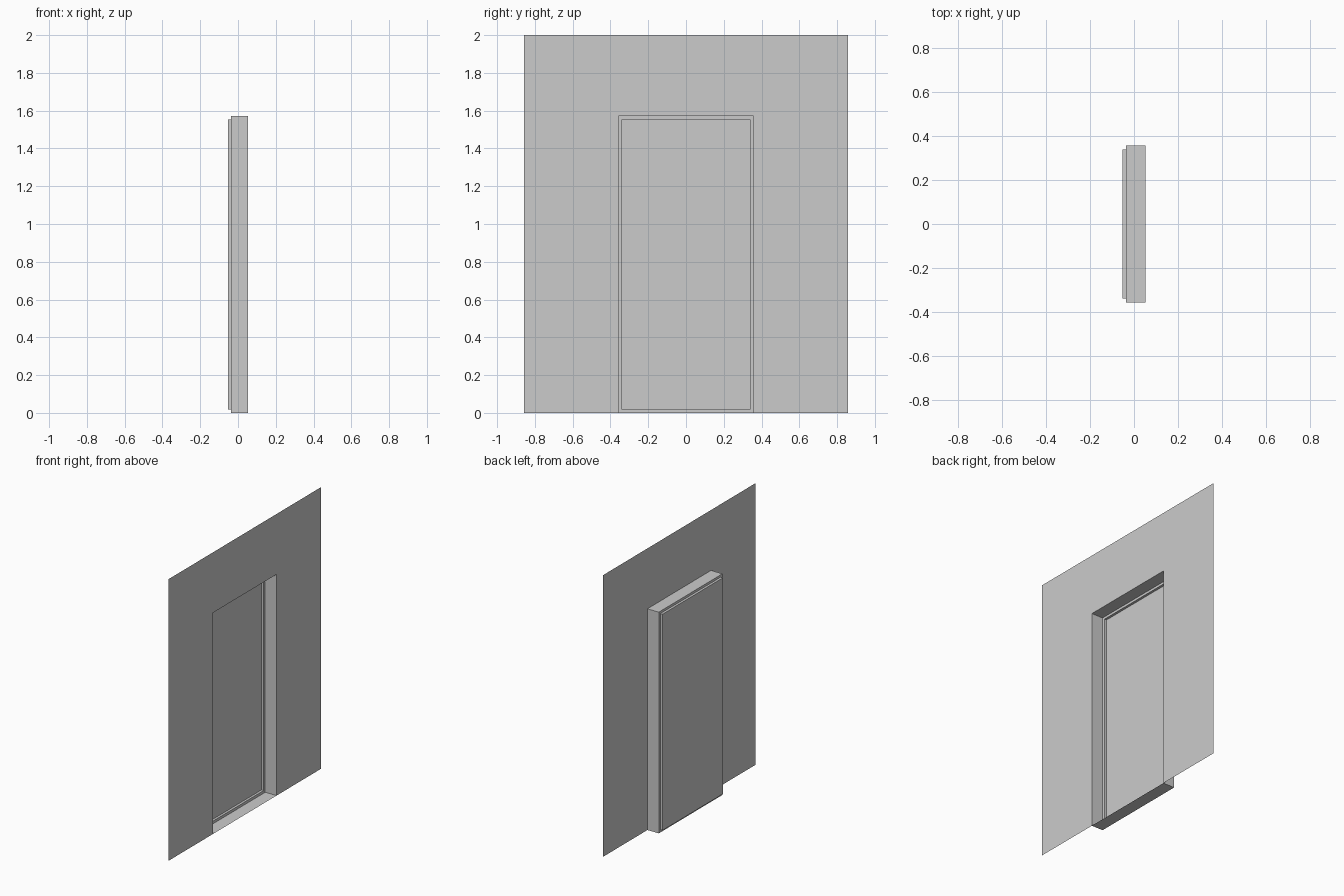
import bpy

if "Cube" in bpy.data.objects:
    bpy.data.objects.remove(bpy.data.objects["Cube"])

FRONT, RIM, BACK = 0.053, -0.036, -0.053   # depths along x


def ring(x, half, z0, z1):
    """Rectangle facing +x, counter-clockwise."""
    return [(x, -half, z0), (x, half, z0), (x, half, z1), (x, -half, z1)]


def add_mesh(name, verts, faces):
    mesh = bpy.data.meshes.new(name)
    mesh.from_pydata(verts, [], faces)
    mesh.update()
    obj = bpy.data.objects.new(name, mesh)
    bpy.context.collection.objects.link(obj)
    return obj


def add_stepped_frame(name, rings):
    """Bridge successive rectangles with open sides."""
    verts = [p for r in rings for p in r]
    faces = []
    for k in range(len(rings) - 1):
        a, b = 4 * k, 4 * k + 4
        for i in range(4):
            j = (i + 1) % 4
            faces.append((a + i, a + j, b + j, b + i))
    return add_mesh(name, verts, faces)


opening = ring(FRONT, 0.357, 0, 1.571)
panel = ring(BACK, 0.338, 0.019, 1.554)

# Flat wall sheet around the doorway, open down to the floor
wall = ring(FRONT, 0.857, 0, 2)
add_mesh("wall", wall + opening, [(0, 4, 7, 3), (5, 1, 2, 6), (7, 6, 2, 3)])

# Deep reveal, narrow rim, then shallow inner reveal
add_stepped_frame("door_frame", [
    opening,
    ring(RIM, 0.357, 0, 1.571),
    ring(RIM, 0.338, 0.019, 1.554),
    panel,
])

# Door panel closing the recess
add_mesh("door_panel", panel, [(0, 1, 2, 3)])
